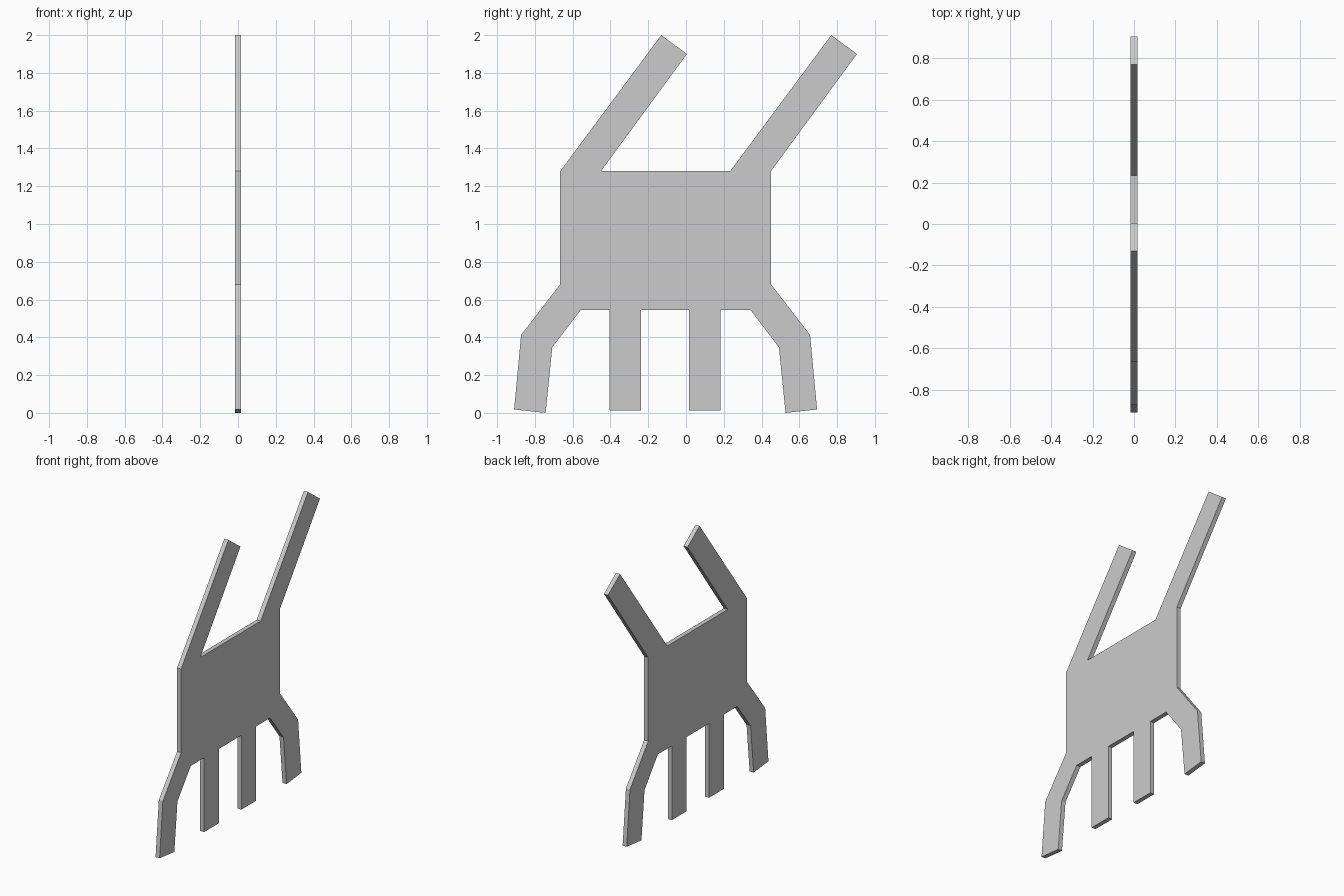
import bpy
import bmesh

if "Cube" in bpy.data.objects:
    bpy.data.objects.remove(bpy.data.objects["Cube"])

HALF = 0.016      # half thickness of the plate
MID = -0.108      # symmetry line of the body and bent legs (y)


def mirrored(points):
    return [(2 * MID - y, z) for y, z in reversed(points)]


def shifted(points, dy):
    return [(y + dy, z) for y, z in points]


# Bent outer leg, hip to underside of the body
bent_leg = [(-0.666, 0.681), (-0.873, 0.413), (-0.910, 0.018),
            (-0.743, 0.0), (-0.708, 0.347), (-0.557, 0.545)]
# Straight inner leg
straight_leg = [(-0.406, 0.545), (-0.406, 0.013), (-0.238, 0.013), (-0.238, 0.545)]
# Slanted arm, right base to left base
arm = [(-0.450, 1.28), (0.005, 1.90), (-0.131, 2.0), (-0.666, 1.28)]

# Whole outline, counter-clockwise seen from +x
outline = (bent_leg + straight_leg + shifted(straight_leg, 0.421)
           + mirrored(bent_leg) + shifted(arm, 0.90) + arm)

# Flat cut-out plate, extruded through its thickness
bm = bmesh.new()
face = bm.faces.new([bm.verts.new((-HALF, y, z)) for y, z in outline])
side = bmesh.ops.extrude_face_region(bm, geom=[face], use_keep_orig=True)
new_verts = [g for g in side["geom"] if isinstance(g, bmesh.types.BMVert)]
bmesh.ops.translate(bm, verts=new_verts, vec=(2 * HALF, 0, 0))
bmesh.ops.recalc_face_normals(bm, faces=bm.faces)
bmesh.ops.triangulate(bm, faces=[f for f in bm.faces if len(f.verts) > 4])

mesh = bpy.data.meshes.new("flat_figure_plate")
bm.to_mesh(mesh)
bm.free()
plate = bpy.data.objects.new("flat_figure_plate", mesh)
bpy.context.collection.objects.link(plate)
